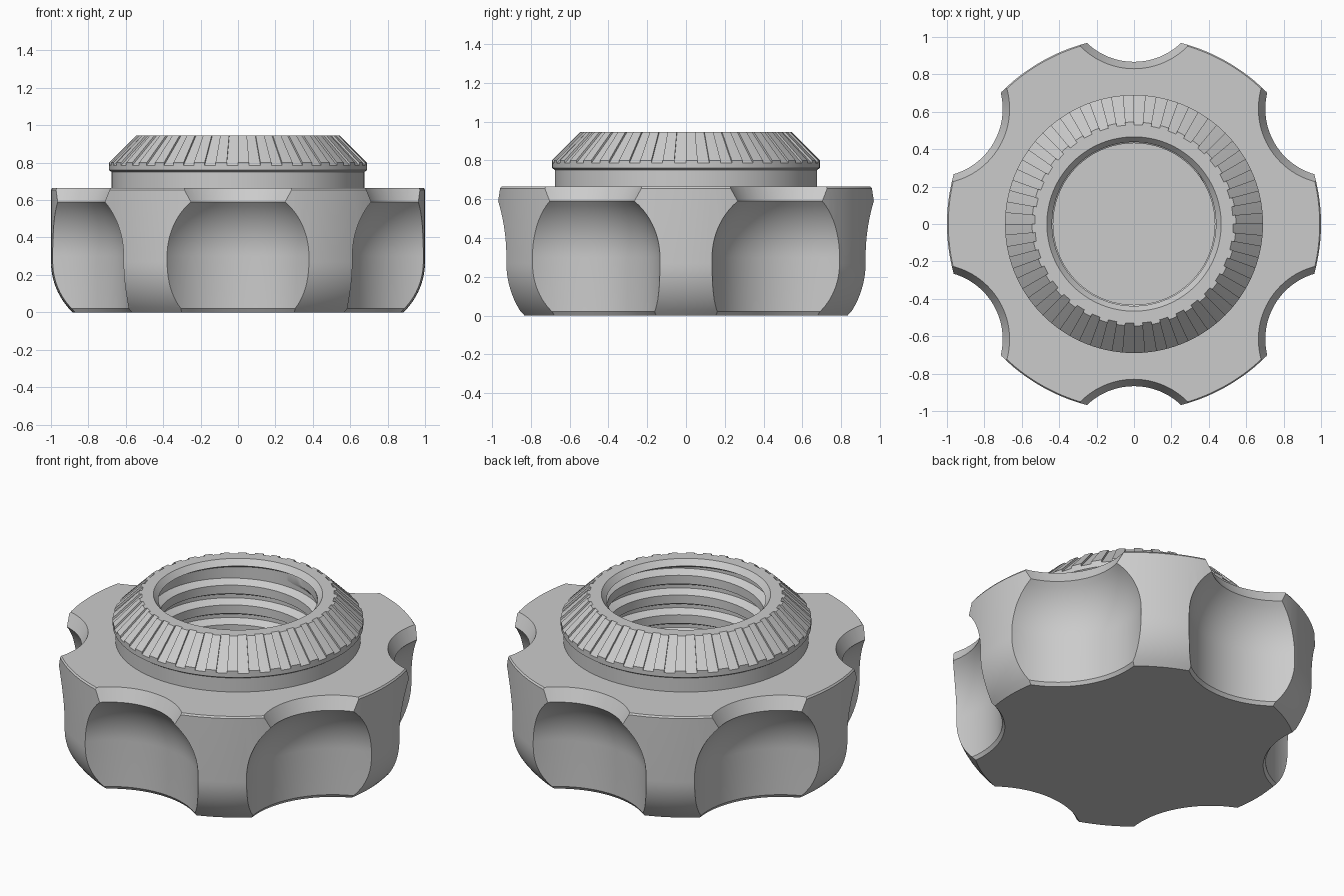
import bpy, bmesh, math
from math import sin, cos, tau, sqrt, radians

if "Cube" in bpy.data.objects:
    bpy.data.objects.remove(bpy.data.objects["Cube"])

grey = bpy.data.materials.new("mid_grey")
grey.diffuse_color = (0.6, 0.6, 0.6, 1)
grey.use_nodes = True
grey.node_tree.nodes["Principled BSDF"].inputs["Base Color"].default_value = grey.diffuse_color


def finish(bm, name):
    bmesh.ops.remove_doubles(bm, verts=bm.verts, dist=1e-5)
    bmesh.ops.recalc_face_normals(bm, faces=bm.faces)
    me = bpy.data.meshes.new(name)
    bm.to_mesh(me)
    bm.free()
    me.materials.append(grey)
    ob = bpy.data.objects.new(name, me)
    bpy.context.collection.objects.link(ob)
    return ob


def lathe(bm, columns, centre=(0, 0)):
    """Skin a full turn of (angle, profile) columns; profile = [(r, z), ...]."""
    cols = [[bm.verts.new((centre[0] + r * cos(a), centre[1] + r * sin(a), z))
             for r, z in prof] for a, prof in columns]
    for i, c in enumerate(cols):
        d = cols[(i + 1) % len(cols)]
        for k in range(len(c) - 1):
            bm.faces.new((c[k], d[k], d[k + 1], c[k + 1]))


def even(profile, segs):
    return [(tau * i / segs, profile) for i in range(segs)]


def smooth(ob, angle):
    bpy.ops.object.select_all(action='DESELECT')
    ob.select_set(True)
    bpy.context.view_layer.objects.active = ob
    bpy.ops.object.shade_smooth_by_angle(angle=radians(angle))


# Knob body: rounded lower edge, flat top, neck and blind bore
R_ARC, Z_ARC, BORE = 0.374, 0.27, 0.475
outer = [(1 - R_ARC + sqrt(R_ARC**2 - (Z_ARC - z)**2), z)
         for z in [Z_ARC * i / 10 for i in range(11)]]
profile = [(0, 0)] + outer + [(1, 0.655), (0.993, 0.665), (0.675, 0.665),
                              (0.675, 0.75), (BORE, 0.75), (BORE, 0.08), (0, 0.08)]
bm = bmesh.new()
lathe(bm, even(profile, 144))
body = finish(bm, "knob_body")

# Six finger scoops: upright cylinder, rounded in at the top, then a flare
R_SCOOP, FILLET, Z_FIL = 0.488, 0.403, 0.30
fillet = [(R_SCOOP - FILLET + sqrt(FILLET**2 - (z - Z_FIL)**2), z)
          for z in [Z_FIL + 0.29 * i / 12 for i in range(13)]]
scoop = ([(0, -0.05), (0.53, -0.05), (0.502, 0), (R_SCOOP, 0.02)] + fillet
         + [(0.402, 0.665), (0.45, 0.765), (0, 0.765)])
bm = bmesh.new()
for i in range(6):
    a = radians(30 + 60 * i)
    lathe(bm, even(scoop, 96), (1.232 * cos(a), 1.232 * sin(a)))
cutter = finish(bm, "scoop_cutter")
# neighbouring cutters stay apart, so one difference handles all six
mod = body.modifiers.new("scoops", 'BOOLEAN')
mod.operation, mod.solver, mod.object = 'DIFFERENCE', 'EXACT', cutter
bpy.context.view_layer.objects.active = body
bpy.ops.object.modifier_apply(modifier=mod.name)
bpy.data.objects.remove(cutter)
smooth(body, 22)

# Serrated conical collar: alternating raised ribs and shallow grooves
TEETH = 36


def collar_profile(z_low, r_top):
    return [(0.675, 0.75), (0.69, 0.76), (0.69, 0.785), (0.69, z_low),
            (r_top, 0.945), (0.466, 0.945), (0.438, 0.912), (BORE, 0.89), (BORE, 0.75)]


rib, groove = collar_profile(0.80, 0.545), collar_profile(0.785, 0.53)
columns = []
for i in range(TEETH):
    a, half = tau * i / TEETH, tau / TEETH / 2
    for prof in (rib, groove):
        columns += [(a, prof), (a + half / 2, prof), (a + half, prof)]
        a += half
bm = bmesh.new()
lathe(bm, columns)
bmesh.ops.remove_doubles(bm, verts=bm.verts, dist=1e-5)
bmesh.ops.dissolve_degenerate(bm, edges=bm.edges, dist=1e-5)
collar = finish(bm, "serrated_collar")
smooth(collar, 15)

# Internal screw thread: trapezoid ridge swept along a helix
PITCH, TURNS, SEGS = 0.12, 6.25, 72
steps = int(TURNS * SEGS)
bm = bmesh.new()
last = None
for i in range(steps + 1):
    a = tau * i / SEGS
    z = 0.13 + PITCH * i / SEGS
    fade = min(1, i / 12, (steps - i) / 12)
    crest = BORE - 0.001 - 0.042 * fade
    ring = [bm.verts.new((r * cos(a), r * sin(a), z + dz)) for r, dz in
            ((BORE + 0.002, -0.05), (crest, -0.026), (crest, 0.026), (BORE + 0.002, 0.05))]
    if last:
        for k in range(4):
            m = (k + 1) % 4
            bm.faces.new((last[k], ring[k], ring[m], last[m]))
    else:
        bm.faces.new(ring)
    last = ring
bm.faces.new(last)
thread = finish(bm, "screw_thread")
smooth(thread, 25)
